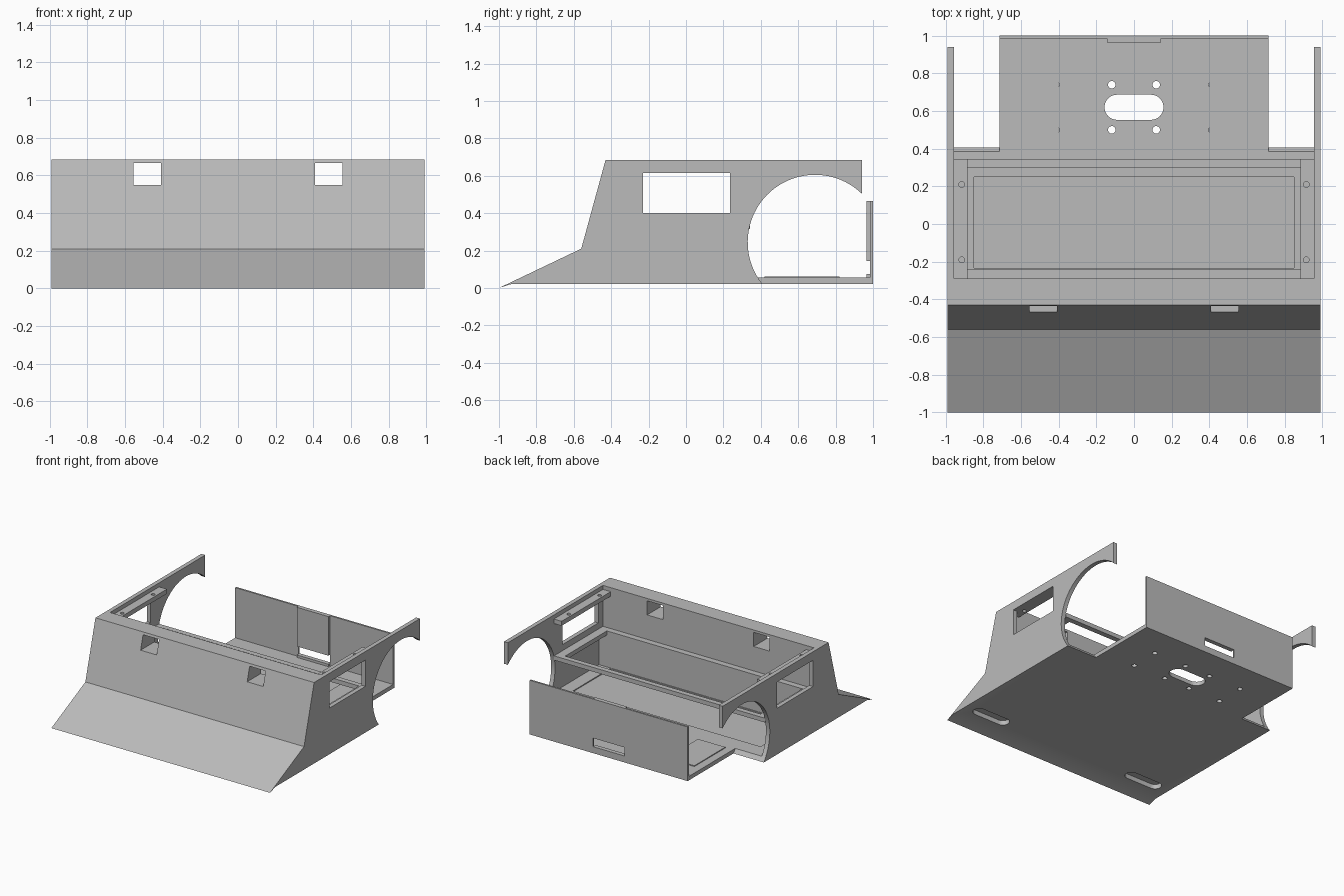
import bpy, bmesh, math
from mathutils import Matrix

cube = bpy.data.objects.get("Cube")
if cube:
    bpy.data.objects.remove(cube, do_unlink=True)

grey = bpy.data.materials.new("plain_grey")
grey.use_nodes = True
COLOUR = (0.5, 0.5, 0.5, 1)
grey.diffuse_color = COLOUR
grey.node_tree.nodes["Principled BSDF"].inputs["Base Color"].default_value = COLOUR


def finish(name, bm):
    bmesh.ops.recalc_face_normals(bm, faces=bm.faces)
    mesh = bpy.data.meshes.new(name)
    bm.to_mesh(mesh)
    bm.free()
    mesh.materials.append(grey)
    obj = bpy.data.objects.new(name, mesh)
    bpy.context.collection.objects.link(obj)
    return obj


def prism(name, points, low, high, axis):
    """Extrude a flat outline along x (points are y, z) or z (points are x, y)."""
    bm = bmesh.new()
    place = (lambda p: (low, *p)) if axis == "x" else (lambda p: (*p, low))
    face = bm.faces.new([bm.verts.new(place(p)) for p in points])
    grown = bmesh.ops.extrude_face_region(bm, geom=[face])["geom"]
    step = (high - low, 0, 0) if axis == "x" else (0, 0, high - low)
    bmesh.ops.translate(bm, vec=step,
                        verts=[v for v in grown if isinstance(v, bmesh.types.BMVert)])
    return finish(name, bm)


def box(name, x, y, z):
    return prism(name, [(x[0], y[0]), (x[1], y[0]), (x[1], y[1]), (x[0], y[1])], *z, "z")


def arc(cx, cy, r, start, end, steps):
    angles = [math.radians(start + (end - start) * i / steps) for i in range(steps + 1)]
    return [(cx + r * math.cos(a), cy + r * math.sin(a)) for a in angles]


def hole(x, y, r, z):
    return prism("hole_cutter", arc(x, y, r, 0, 345, 23), *z, "z")


def slot(x, y, half, r, z):
    outline = arc(x + half, y, r, -90, 90, 12) + arc(x - half, y, r, 90, 270, 12)
    return prism("slot_cutter", outline, *z, "z")


def combine(target, others, operation="DIFFERENCE"):
    bpy.context.view_layer.objects.active = target
    for other in others:
        other.hide_render = True
        mod = target.modifiers.new("shape", "BOOLEAN")
        mod.operation, mod.solver, mod.object = operation, "EXACT", other
        bpy.ops.object.modifier_apply(modifier=mod.name)
        bpy.data.objects.remove(other, do_unlink=True)


# Main body: side profile with sloped nose and wheel arch
BOTTOM, FLOOR, TOP = 0.022, 0.055, 0.685
AY, AZ, AR = 0.69, 0.245, 0.36
arch_start = math.degrees(math.acos((0.94 - AY) / AR))
arch_end = 180 + math.degrees(math.asin((AZ - BOTTOM) / AR))
profile = [(-1, 0), (-0.56, 0.21), (-0.43, TOP), (0.94, TOP)]
profile += arc(AY, AZ, AR, arch_start, arch_end, 48) + [(-0.93, BOTTOM)]
body = prism("body_shell", profile, -0.99, 0.99, "x")

# Rear floor extension
tail = box("rear_floor", (-0.715, 0.715), (0.36, 1), (BOTTOM, FLOOR))

# Interior, side windows and floor recess
WALL = (-0.955, 0.955)
cutters = [
    box("upper_cutter", WALL, (-0.29, 1.2), (0.35, 1)),
    box("lower_cutter", WALL, (-0.24, 1.2), (FLOOR, 0.4)),
    box("window_cutter", (-1.2, 1.2), (-0.23, 0.235), (0.4, 0.615)),
    box("recess_cutter", (-0.85, 0.85), (-0.235, 0.25), (0.047, 0.2)),
]
# Nose windows and pockets under the wedge
for s in (-1, 1):
    cutters.append(box("nose_cutter", sorted((s * 0.41, s * 0.555)), (-0.8, 0), (0.55, 0.665)))
    cutters.append(slot(s * 0.745, -0.78, 0.115, 0.05, (-0.1, 0.06)))
combine(body, cutters)
combine(body, [tail], "UNION")

# Floor holes and cable slot
drill = (-0.1, 0.3)
holes = [hole(x, y, 0.02, drill) for x in (-0.417, -0.118, 0.118, 0.417) for y in (0.5, 0.74)]
combine(body, holes + [slot(0, 0.62, 0.09, 0.067, drill)])

# Inner frame below the windows
frame = box("inner_frame", WALL, (-0.29, 0.343), (0.315, 0.35))
combine(frame, [box("frame_cutter", (-0.885, 0.885), (-0.24, 0.3), (0.2, 0.5))])

# Drilled lid rails and thin floor pads, one per side
for s, side in ((1, "left"), (-1, "right")):
    rail = box("lid_rail_" + side, sorted((s * 0.885, s * 0.955)), (-0.29, 0.345), (0.615, 0.652))
    combine(rail, [hole(s * 0.915, y, 0.015, (0.5, 0.8)) for y in (-0.19, 0.21)])
    box("floor_pad_" + side, sorted((s * 0.402, s * 0.65)), (0.42, 0.82), (FLOOR, 0.062))

# Rear panel with its central backing plate and slot
panel = box("rear_panel", (-0.715, 0.715), (0.985, 1), (FLOOR, 0.465))
backing = box("rear_backing", (-0.143, 0.143), (0.965, 0.985), (FLOOR, 0.465))
for part in (panel, backing):
    combine(part, [box("opening_cutter", (-0.143, 0.143) if part is panel else (-0.3, 0.3),
                       (0.9, 1.1), (0.075, 0.145))])

# Smooth the round edges, keep the rest sharp
for obj in bpy.context.view_layer.objects:
    obj.select_set(obj.type == "MESH" and grey.name in obj.data.materials)
bpy.context.view_layer.objects.active = body
bpy.ops.object.shade_smooth_by_angle(angle=math.radians(20))
